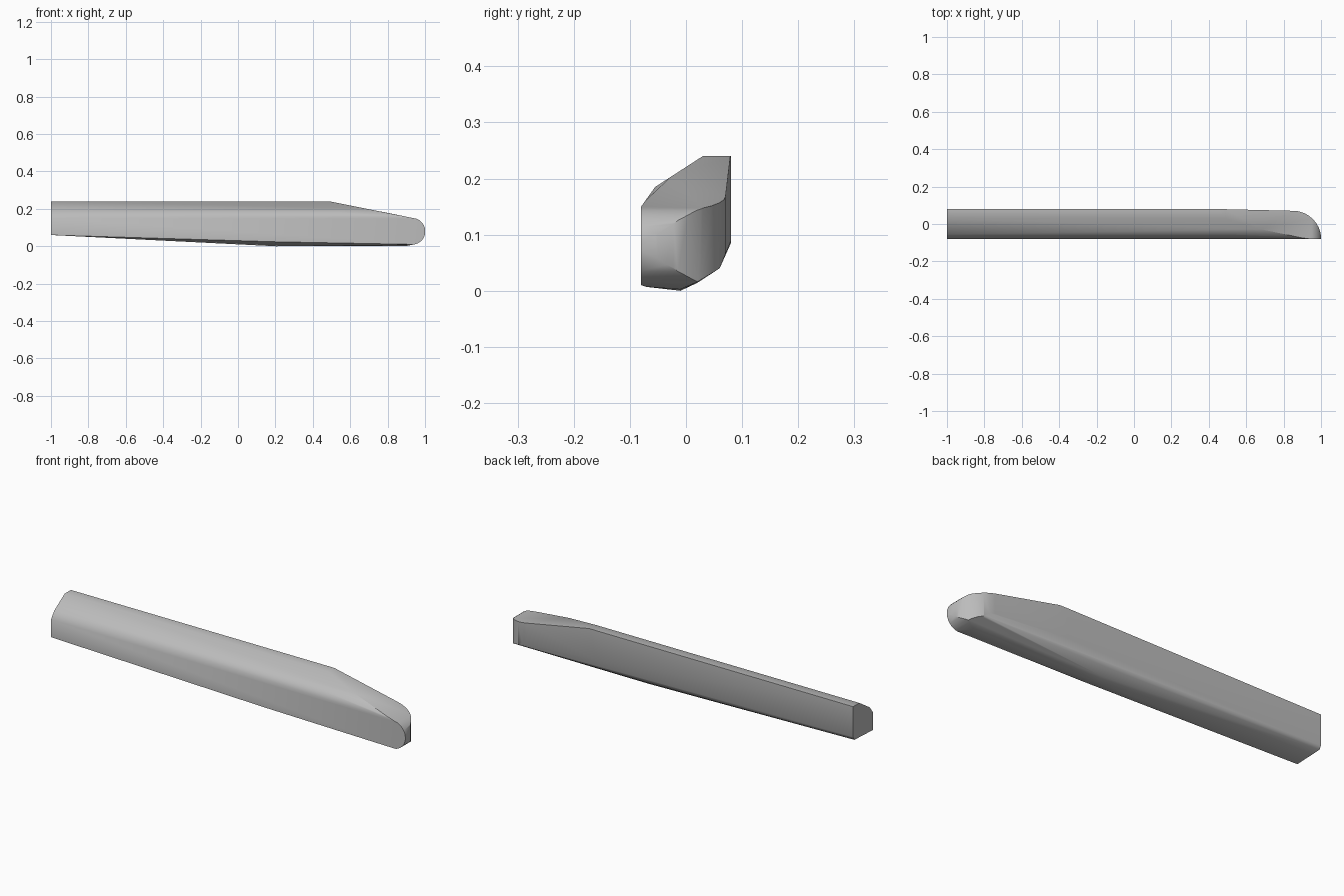
import bpy, bmesh, math
from mathutils import Vector

cube = bpy.data.objects.get("Cube")
if cube:
    bpy.data.objects.remove(cube, do_unlink=True)

grey = bpy.data.materials.new("plain_grey")
grey.use_nodes = True
colour = (0.5, 0.5, 0.5, 1)
grey.diffuse_color = colour
grey.node_tree.nodes["Principled BSDF"].inputs["Base Color"].default_value = colour

bm = bmesh.new()

# Long faceted body: upper and lower (y, z) profiles at stations along x
upper = [(-0.08, 0.15), (-0.055, 0.185), (0.03, 0.24), (0.08, 0.24)]
upper_tip = [(-0.08, 0.15), (0.03, 0.24), (0.08, 0.24)]
lower_root = [(0.08, 0.085), (0.07, 0.067), (-0.08, 0.06)]
lower_mid = [(0.08, 0.09), (0.06, 0.04), (0.02, 0.014), (-0.01, 0), (-0.08, 0.024)]
lower_tip = [(0.08, 0.09), (0.06, 0.04), (0.02, 0.016), (-0.01, 0.003), (-0.08, 0.008)]
stations = [(-1, upper + lower_root), (0.2, upper + lower_mid),
            (0.5, upper), (1.05, upper_tip + lower_tip)]
for x, ring in stations:
    for y, z in ring:
        bm.verts.new((x, y, z))
hull = bmesh.ops.convex_hull(bm, input=bm.verts[:])
loose = {g for g in hull["geom_interior"] + hull["geom_unused"]
         if isinstance(g, bmesh.types.BMVert)}
bmesh.ops.delete(bm, geom=list(loose), context="VERTS")


def trim(point, normal):
    """Cut away everything on the normal side of a plane and cap the cut."""
    geom = bm.verts[:] + bm.edges[:] + bm.faces[:]
    cut = bmesh.ops.bisect_plane(bm, geom=geom, dist=1e-6, plane_co=point,
                                 plane_no=normal, clear_outer=True)
    edges = [e for e in cut["geom_cut"] if isinstance(e, bmesh.types.BMEdge)]
    if edges:
        bmesh.ops.holes_fill(bm, edges=[e for e in edges if e.is_boundary])


# Sloping top and slight taper of the back
trim((0.5, 0, 0.24), (0.09, 0, 0.44))
trim((0.45, 0.08, 0), (0.01, 0.42, 0))

# Quarter-round nose in plan, half-round nose seen from the front
STEPS = 8
for i in range(STEPS):
    a = math.pi / 2 * (i + 0.5) / STEPS
    d = Vector((math.cos(a), math.sin(a), 0))
    trim(Vector((0.85, -0.08, 0)) + d * 0.15, d)
for i in range(-STEPS + 1, STEPS):
    a = math.pi / 2 * i / STEPS
    d = Vector((math.cos(a), 0, math.sin(a)))
    trim(Vector((0.93, 0, 0.08)) + d * 0.071, d)

bmesh.ops.remove_doubles(bm, verts=bm.verts[:], dist=0.0005)
bmesh.ops.dissolve_limit(bm, angle_limit=0.01, verts=bm.verts[:], edges=bm.edges[:])
bmesh.ops.recalc_face_normals(bm, faces=bm.faces[:])

mesh = bpy.data.meshes.new("tapered_bar")
bm.to_mesh(mesh)
bm.free()
mesh.materials.append(grey)
bar = bpy.data.objects.new("tapered_bar", mesh)
bpy.context.collection.objects.link(bar)
bpy.context.view_layer.objects.active = bar
bar.select_set(True)
bpy.ops.object.shade_smooth_by_angle(angle=math.radians(38))
